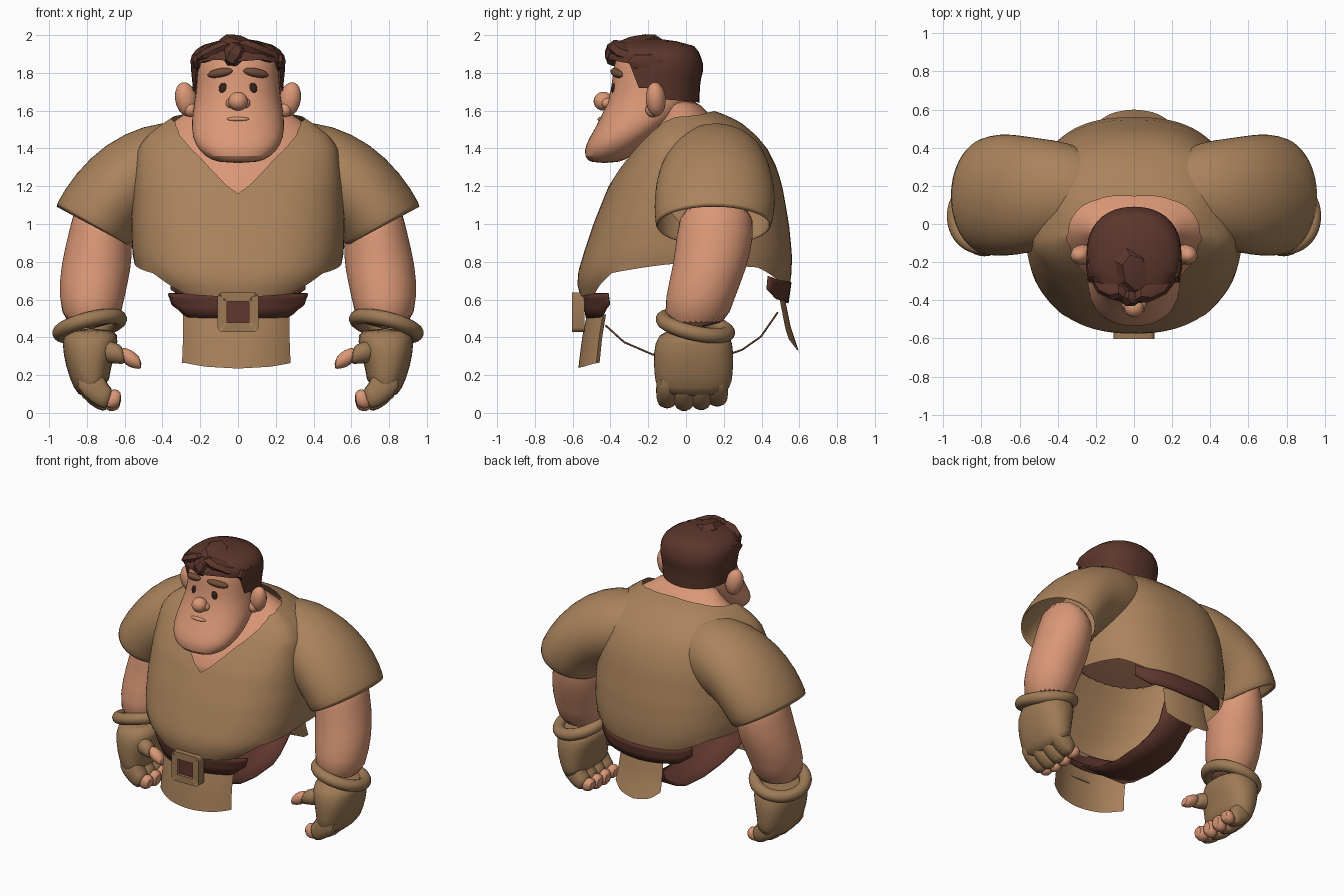
import bpy, bmesh, math
from mathutils import Matrix, Vector, Euler

if "Cube" in bpy.data.objects:
    bpy.data.objects.remove(bpy.data.objects["Cube"])


def material(name, col):
    m = bpy.data.materials.new(name)
    m.diffuse_color = (*col, 1)
    m.use_nodes = True
    m.node_tree.nodes["Principled BSDF"].inputs["Base Color"].default_value = m.diffuse_color
    return m


SKIN = material("skin", (0.70, 0.31, 0.18))
SHIRT = material("shirt_tan", (0.40, 0.225, 0.107))
GLOVE = material("glove_tan", (0.34, 0.195, 0.092))
HAIR = material("hair_brown", (0.105, 0.037, 0.024))
BELT = material("belt_brown", (0.115, 0.038, 0.026))
BROW = material("brow_brown", (0.17, 0.075, 0.04))
EYE = material("eye_dark", (0.035, 0.014, 0.01))


def finish(name, bm, mats, mirror=False, sub=0, thick=0):
    bmesh.ops.remove_doubles(bm, verts=bm.verts, dist=0.0005)
    bmesh.ops.recalc_face_normals(bm, faces=bm.faces)
    me = bpy.data.meshes.new(name)
    bm.to_mesh(me)
    bm.free()
    ob = bpy.data.objects.new(name, me)
    bpy.context.collection.objects.link(ob)
    for m in mats:
        me.materials.append(m)
    if thick:
        ob.modifiers.new("thickness", 'SOLIDIFY').thickness = thick
    if sub:
        s = ob.modifiers.new("smooth", 'SUBSURF')
        s.levels = s.render_levels = sub
    if mirror:
        ob.modifiers.new("mirror", 'MIRROR')
    return ob


def spow(v, p):
    return math.copysign(abs(v) ** p, v)


def skin_rows(bm, rows, closed):
    for a, b in zip(rows, rows[1:]):
        n = len(a)
        for i in range(n if closed else n - 1):
            j = (i + 1) % n
            bm.faces.new((a[i], a[j], b[j], b[i]))


def loft(name, rows, mat, n=20, p=1.0, cap=True, mirror=False, thick=0):
    """Rings given by outer (x, z), inner (x, z), front y and back y."""
    bm = bmesh.new()
    rings = []
    for xo, zo, xi, zi, yf, yb in rows:
        ring = []
        for k in range(n):
            t = 2 * math.pi * k / n
            c, s = spow(math.cos(t), p), spow(math.sin(t), p)
            ring.append(bm.verts.new(((xo + xi) / 2 + (xo - xi) / 2 * c,
                                      (yf + yb) / 2 + (yb - yf) / 2 * s,
                                      (zo + zi) / 2 + (zo - zi) / 2 * c)))
        rings.append(ring)
    skin_rows(bm, rings, True)
    if cap:
        bm.faces.new(rings[0])
        bm.faces.new(rings[-1])
    return finish(name, bm, [mat], mirror, 1, thick)


def interp(table, v):
    """Linear lookup; the first column is ascending."""
    if v <= table[0][0]:
        return table[0][1:]
    for a, b in zip(table, table[1:]):
        if v <= b[0]:
            f = (v - a[0]) / (b[0] - a[0])
            return [p + (q - p) * f for p, q in zip(a[1:], b[1:])]
    return table[-1][1:]


def shell(name, sect, top, low, mat, y0=0.0, d0=-180, d1=180, n=72, m=14, p=0.9, thick=0):
    """Open surface of z-sections (z, half width, front y, back y) between two
    edge curves (degrees from the front, z)."""
    bm = bmesh.new()
    cols = []
    for i in range(n + 1):
        d = d0 + (d1 - d0) * i / n
        a = math.radians(d)
        da = abs(d) if abs(d) <= 180 else 360 - abs(d)
        zt, zl = interp(top, da)[0], interp(low, da)[0]
        col = []
        for k in range(m + 1):
            z = zt + (zl - zt) * (k / m) ** 1.3
            w, yf, yb = interp(sect, z)
            c = spow(math.cos(a), p)
            y = y0 + (y0 - yf if c > 0 else yb - y0) * -c
            col.append(bm.verts.new((w * spow(math.sin(a), p), y, z)))
        cols.append(col)
    skin_rows(bm, cols, False)
    bmesh.ops.dissolve_degenerate(bm, dist=0.0003, edges=bm.edges)
    return finish(name, bm, [mat], thick=thick)


def ball(name, loc, scale, mat, mirror=False, rot=(0, 0, 0), seg=20):
    bm = bmesh.new()
    mx = Matrix.LocRotScale(Vector(loc), Euler([math.radians(r) for r in rot]), Vector(scale))
    bmesh.ops.create_uvsphere(bm, u_segments=seg, v_segments=seg * 2 // 3, radius=1, matrix=mx)
    return finish(name, bm, [mat], mirror)


# Shirt body: neckline with a V in front, hem arched up at the sides
body = [(0.62, .42, -.56, .53), (0.68, .49, -.575, .55), (0.75, .54, -.57, .56), (0.85, .56, -.54, .56),
        (1.0, .565, -.49, .545), (1.2, .555, -.41, .51), (1.3, .545, -.35, .48), (1.4, .53, -.28, .43),
        (1.47, .48, -.225, .37), (1.53, .40, -.165, .30), (1.57, .34, -.12, .23), (1.595, .27, -.08, .16),
        (1.605, .22, -.07, .13)]
shell("shirt_body", body,
      [(0, 1.16), (7, 1.25), (16, 1.35), (27, 1.43), (40, 1.495), (55, 1.54), (90, 1.567), (140, 1.593), (180, 1.6)],
      [(0, .61), (36, .63), (54, .74), (90, .79), (130, .77), (150, .70), (180, .68)],
      SHIRT, y0=-.05, n=100, p=.79, m=22)

# Sleeves, flowing out of the shoulders
loft("sleeve", [(.12, 1.48, .26, 1.1, .0, .36), (.31, 1.55, .40, 1.03, -.11, .435),
                (.50, 1.525, .50, .98, -.14, .45),
                (.70, 1.43, .53, .95, -.165, .47), (.865, 1.27, .55, .92, -.17, .475),
                (.975, 1.09, .57, .88, -.165, .455)], SHIRT, n=28, cap=False, mirror=True, thick=.02)

# Arms, cuffs and gloves
loft("arm", [(.84, 1.2, .56, 1.02, -.03, .36), (.89, .98, .56, .88, -.05, .36), (.94, .78, .565, .76, -.07, .325),
             (.95, .62, .60, .62, -.11, .26), (.92, .44, .63, .44, -.12, .21)], SKIN, n=28, mirror=True)
loft("glove_palm", [(.92, .45, .64, .45, -.12, .22), (.935, .37, .63, .38, -.17, .25),
                    (.915, .25, .66, .28, -.175, .255), (.87, .12, .68, .20, -.165, .245),
                    (.82, .07, .68, .16, -.15, .23)],
     GLOVE, p=.85, mirror=True)
for i, y in enumerate((-.10, -.01, .08, .165)):
    dz = (.015, 0, .005, .025)[i]
    loft("glove_finger", [(.89, .19, .72, .24, y - .055, y + .055), (.83, .07 + dz, .70, .18, y - .062, y + .062),
                          (.74, .01 + dz, .68, .14, y - .06, y + .06),
                          (.69, .0 + dz, .66, .13, y - .053, y + .053)], GLOVE, n=10, p=.75, mirror=True)
    loft("fingertip", [(.71, .01 + dz, .68, .125, y - .045, y + .045), (.66, .0 + dz, .645, .13, y - .047, y + .047),
                       (.62, .025 + dz, .615, .11, y - .04, y + .04)], SKIN, n=10, p=.85, mirror=True)
loft("thumb_sleeve", [(.72, .40, .74, .26, -.15, -.0), (.645, .37, .63, .26, -.16, -.05),
                      (.61, .36, .59, .25, -.155, -.06)], GLOVE, n=12, mirror=True)
loft("thumb", [(.63, .36, .61, .25, -.155, -.06), (.56, .335, .54, .23, -.155, -.065),
               (.515, .295, .505, .23, -.145, -.075)], SKIN, n=12, mirror=True)
bpy.ops.mesh.primitive_torus_add(major_segments=48, minor_segments=14, major_radius=.162, minor_radius=.04,
                                 location=(.785, .05, .46),
                                 rotation=(math.radians(-12), math.radians(14), 0))
cuff = bpy.context.object
cuff.name = "cuff"
cuff.scale = (1, 1.06, 1)
bpy.ops.object.transform_apply(location=True, rotation=True, scale=True)
cuff.data.materials.append(GLOVE)
cuff.modifiers.new("mirror", 'MIRROR')


# Neck and head
def level(rows):
    return [(w, z, -w, z, yf, yb) for z, w, yf, yb in rows]


loft("neck", level([(1.06, .36, -.44, .1), (1.2, .42, -.392, .15), (1.3, .46, -.335, .18), (1.4, .46, -.262, .2),
                    (1.5, .40, -.18, .2), (1.56, .32, -.135, .15), (1.6, .25, -.12, .105), (1.66, .19, -.12, .05)]),
     SKIN, n=32, p=.92)
loft("head", level([(1.322, .10, -.505, -.36), (1.355, .175, -.54, -.29), (1.42, .23, -.535, -.21),
                    (1.5, .25, -.485, -.1), (1.6, .24, -.435, .02), (1.68, .225, -.402, .045),
                    (1.78, .218, -.39, .05), (1.88, .21, -.38, .04), (1.95, .15, -.32, 0)]), SKIN, n=28, p=.88)
ball("ear", (.275, -.16, 1.66), (.058, .052, .092), SKIN, True, (0, 12, -20))
ball("ear_lobe", (.25, -.175, 1.605), (.035, .04, .04), SKIN, True)
ball("nose", (0, -.437, 1.65), (.052, .052, .05), SKIN)
ball("nostril", (.035, -.42, 1.64), (.03, .03, .028), SKIN, True)
ball("lower_lip", (0, -.45, 1.555), (.06, .018, .012), SKIN)
ball("eye", (.075, -.378, 1.712), (.027, .016, .038), EYE, True)
ball("eyebrow", (.095, -.366, 1.80), (.072, .025, .024), BROW, True, (0, 10, 20))

# Hair: cap with sideburns, jagged fringe locks
shell("hair_cap", [(1.63, .232, -.36, .07), (1.75, .242, -.40, .075), (1.83, .25, -.42, .095), (1.9, .243, -.41, .075),
                   (1.94, .205, -.37, .05), (1.96, .15, -.33, -.01), (1.975, .08, -.26, -.09),
                   (1.985, 0, -.18, -.18)],
      [(0, 1.985), (180, 1.985)],
      [(0, 1.86), (25, 1.87), (60, 1.85), (66, 1.72), (80, 1.72), (95, 1.66), (180, 1.64)],
      HAIR, y0=-.16, p=.88, n=36, m=10)
for loc, sc, rot in [((0, -.25, 1.945), (.10, .14, .055), (12, 10, 20)),
                     ((-.02, -.38, 1.90), (.06, .055, .07), (0, 30, 0)),
                     ((.10, -.34, 1.915), (.13, .06, .045), (0, 20, 25)),
                     ((-.13, -.33, 1.91), (.11, .06, .04), (0, -25, -25)),
                     ((-.222, -.2, 1.86), (.032, .12, .05), (0, 0, 0)),
                     ((.222, -.2, 1.86), (.032, .12, .05), (0, 0, 0))]:
    ball("hair_lock", loc, sc, HAIR, rot=rot, seg=7)

# Belt: front and back bands plus the strap hanging between them
shell("belt_front", [(.5, .46, -.53, .5), (.64, .53, -.555, .5)], [(0, .635), (45, .63)],
      [(0, .5), (34, .505), (42, .57)], BELT, d0=-43, d1=43, n=24, m=3, thick=.012)
shell("belt_back", [(.56, .49, -.5, .54), (.7, .50, -.5, .56)], [(130, .74), (150, .70), (180, .69)],
      [(130, .69), (150, .60), (180, .58)], BELT, d0=138, d1=222, n=24, m=3, p=.82, thick=.012)
bm = bmesh.new()
strap = [(-.43, .46, .2), (-.33, .37, .18), (-.18, .305, .15), (0, .28, .14), (.2, .295, .14),
         (.3, .33, .13), (.4, .40, .12), (.49, .53, .14)]
skin_rows(bm, [[bm.verts.new((s * w, y, z)) for s in (-1, 0, 1)] for y, z, w in strap], False)
finish("under_strap", bm, [BELT], thick=.01)

# Buckle: rounded square frame with a recessed dark centre
bm = bmesh.new()
bmesh.ops.create_cube(bm, size=1, matrix=Matrix.LocRotScale(Vector((0, -.57, .533)), None, Vector((.215, .065, .21))))
bmesh.ops.bevel(bm, geom=[e for e in bm.edges if abs(e.verts[0].co.y - e.verts[1].co.y) > .05],
                offset=.025, segments=3, profile=.5, affect='EDGES')
front = min(bm.faces, key=lambda f: f.calc_center_median().y)
bmesh.ops.inset_region(bm, faces=[front], thickness=.05)
hole = bmesh.ops.extrude_face_region(bm, geom=[front])["geom"]
bmesh.ops.delete(bm, geom=[front], context='FACES_ONLY')
bmesh.ops.translate(bm, vec=(0, .02, 0), verts=[v for v in hole if isinstance(v, bmesh.types.BMVert)])
for f in hole:
    if isinstance(f, bmesh.types.BMFace):
        f.material_index = 1
finish("buckle", bm, [GLOVE, BELT])

# Shirt tails below the belt
shell("front_tail", [(.24, .46, -.57, .5), (.4, .45, -.55, .5), (.52, .45, -.525, .5)], [(0, .52)],
      [(0, .235), (20, .245), (36, .265)], SHIRT, d0=-38, d1=35, n=24, m=6)
shell("back_tail", [(.32, .48, -.5, .60), (.45, .46, -.5, .555), (.6, .44, -.5, .525)], [(0, .6)],
      [(155, .42), (168, .34), (180, .32)], SHIRT, d0=160, d1=200, n=12, m=5)

# Smooth shading with sharp edges kept
for ob in bpy.data.objects:
    bpy.ops.object.select_all(action='DESELECT')
    ob.select_set(True)
    bpy.context.view_layer.objects.active = ob
    bpy.ops.object.shade_smooth_by_angle(angle=math.radians(28 if ob.name.startswith("hair_lock") else 42))
